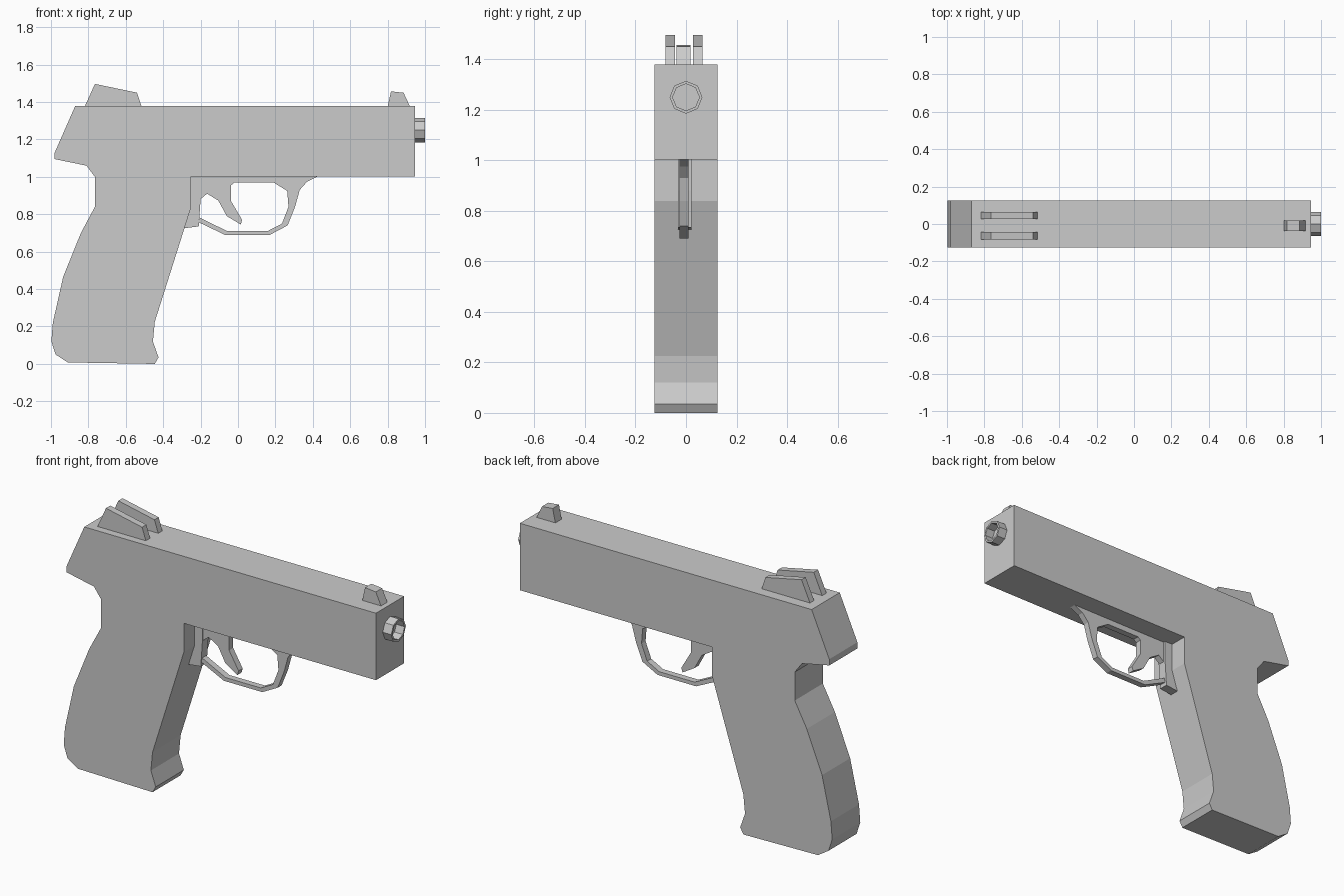
import bpy, bmesh, math


def extrude_profile(name, pts, y0, y1):
    """Flat-faced solid from an (x, z) outline, extruded along y."""
    bm = bmesh.new()
    face = bm.faces.new([bm.verts.new((x, y0, z)) for x, z in pts])
    ext = bmesh.ops.extrude_face_region(bm, geom=[face])
    moved = [v for v in ext["geom"] if isinstance(v, bmesh.types.BMVert)]
    bmesh.ops.translate(bm, verts=moved, vec=(0, y1 - y0, 0))
    bmesh.ops.recalc_face_normals(bm, faces=bm.faces)
    return finish(name, bm)


def finish(name, bm):
    me = bpy.data.meshes.new(name)
    bm.to_mesh(me)
    bm.free()
    ob = bpy.data.objects.new(name, me)
    bpy.context.collection.objects.link(ob)
    return ob


# Slide and grip in one slab
extrude_profile("body", [
    (-0.87, 1.38), (0.947, 1.38), (0.947, 1.003), (-0.25, 1.003),
    (-0.25, 0.84), (-0.445, 0.225), (-0.455, 0.12), (-0.425, 0.035),
    (-0.445, 0.0), (-0.91, 0.008), (-0.975, 0.05), (-0.998, 0.12),
    (-0.99, 0.22), (-0.935, 0.465), (-0.84, 0.70), (-0.765, 0.84),
    (-0.765, 1.0), (-0.81, 1.06), (-0.98, 1.095), (-0.98, 1.13)],
    -0.125, 0.125)

# Rear sight blades
for side, y0, y1 in (("near", -0.082, -0.044), ("far", 0.028, 0.065)):
    extrude_profile("rear_sight_" + side, [
        (-0.82, 1.375), (-0.765, 1.497), (-0.54, 1.45), (-0.515, 1.375)],
        y0, y1)

# Front sight
extrude_profile("front_sight", [
    (0.80, 1.375), (0.818, 1.457), (0.885, 1.45), (0.92, 1.375)],
    -0.038, 0.018)

# Trigger guard loop with the trigger hanging inside it
extrude_profile("trigger_guard", [
    (0.43, 1.005), (0.37, 0.975), (0.33, 0.93), (0.305, 0.84),
    (0.265, 0.74), (0.17, 0.69), (-0.07, 0.69), (-0.21, 0.757),
    (-0.205, 0.782), (-0.06, 0.711), (0.16, 0.711), (0.235, 0.75),
    (0.27, 0.84), (0.263, 0.925), (0.19, 0.97), (-0.02, 0.97),
    (-0.037, 0.955), (-0.037, 0.87), (0.022, 0.77), (0.015, 0.745),
    (-0.06, 0.79), (-0.105, 0.873), (-0.165, 0.91), (-0.202, 0.88),
    (-0.202, 1.005)], -0.026, 0.010)

# Tab between guard and grip
extrude_profile("guard_mount", [
    (-0.26, 1.004), (-0.2, 1.004), (-0.2, 0.88), (-0.21, 0.735),
    (-0.29, 0.725), (-0.255, 0.84)], -0.031, 0.022)

# Octagonal hollow muzzle
bm = bmesh.new()
rings = []
for x, r in ((0.946, 0.065), (1.0, 0.065), (1.0, 0.053), (0.949, 0.053)):
    rings.append([bm.verts.new((x, r * math.cos(i * math.pi / 4),
                                1.25 + r * math.sin(i * math.pi / 4)))
                  for i in range(8)])
for k in range(4):
    a, b = rings[k], rings[(k + 1) % 4]
    for i in range(8):
        j = (i + 1) % 8
        bm.faces.new((a[i], a[j], b[j], b[i]))
bmesh.ops.recalc_face_normals(bm, faces=bm.faces)
finish("muzzle", bm)
